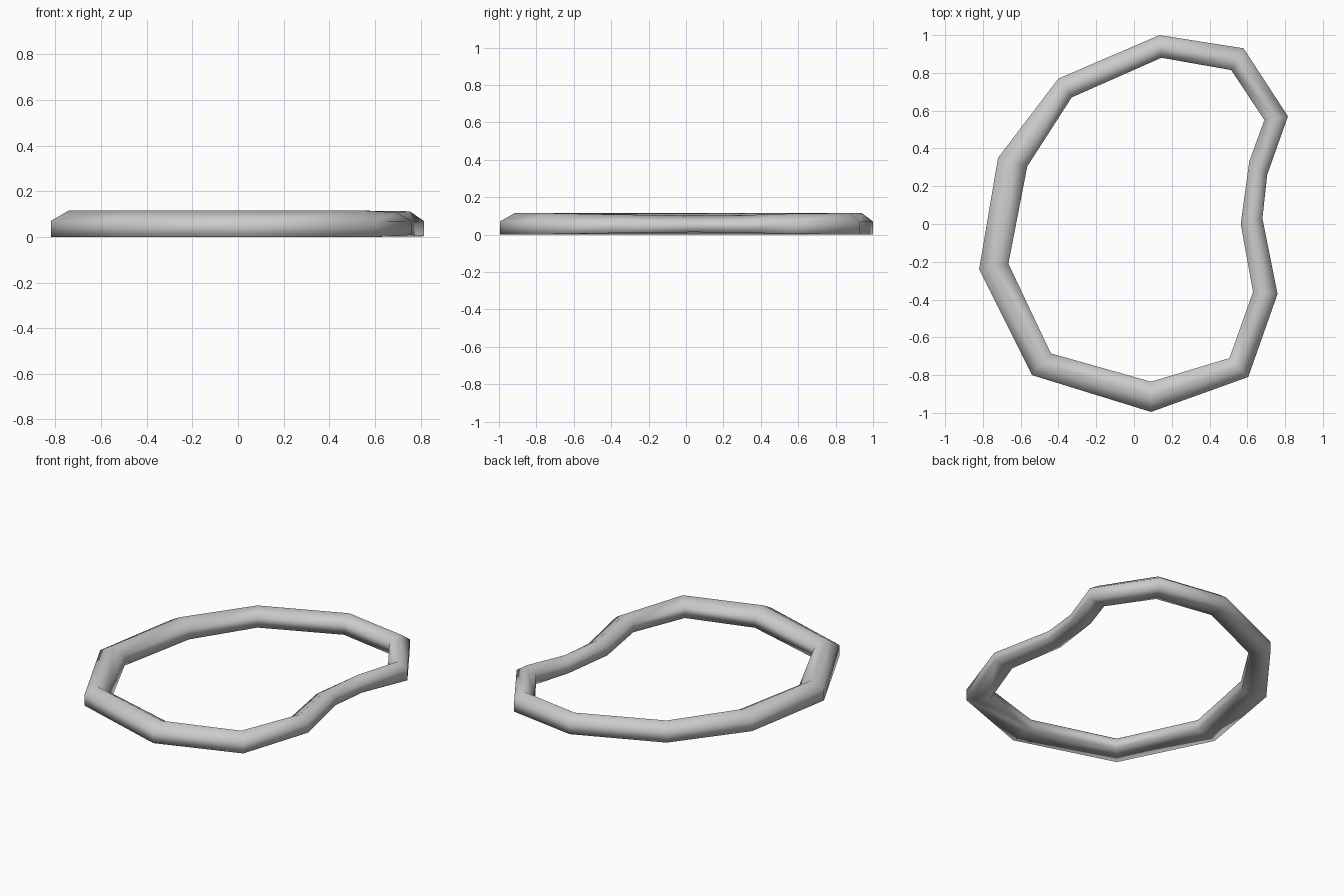
import bpy
import bmesh

cube = bpy.data.objects.get("Cube")
if cube:
    bpy.data.objects.remove(cube, do_unlink=True)

# Plain grey material
grey = bpy.data.materials.new("plain_grey")
grey.use_nodes = True
grey.diffuse_color = (0.6, 0.6, 0.6, 1)
grey.node_tree.nodes["Principled BSDF"].inputs["Base Color"].default_value = (0.6, 0.6, 0.6, 1)

# Rim corners: outer x, outer y, inner x, inner y, height scale
CORNERS = [
    (-0.82, -0.24, -0.665, -0.21, 1),
    (-0.54, -0.80, -0.44, -0.685, 1),
    (0.09, -0.995, 0.09, -0.835, 1),
    (0.605, -0.81, 0.505, -0.71, 1),
    (0.76, -0.37, 0.63, -0.36, 0.86),
    (0.68, 0.03, 0.565, 0.0, 0.78),
    (0.705, 0.26, 0.61, 0.33, 0.8),
    (0.815, 0.57, 0.69, 0.55, 0.95),
    (0.58, 0.93, 0.515, 0.815, 1),
    (0.135, 1.0, 0.145, 0.88, 1),
    (-0.40, 0.77, -0.33, 0.67, 1),
    (-0.72, 0.35, -0.565, 0.305, 1),
]
# Gabled cross-section: fraction from outer to inner edge, height
SECTION = [(0, 0), (0, 0.07), (0.5, 0.115), (1, 0.07), (1, 0)]
MID_Z = 0.0575

# Closed rim: one section per corner, bridged all the way round
bm = bmesh.new()
rings = []
for ox, oy, ix, iy, s in CORNERS:
    rings.append([bm.verts.new((ox + (ix - ox) * t, oy + (iy - oy) * t,
                                MID_Z + (z - MID_Z) * s)) for t, z in SECTION])
n = len(SECTION)
for k, ring in enumerate(rings):
    nxt = rings[(k + 1) % len(rings)]
    for j in range(n):
        bm.faces.new((ring[j], ring[(j + 1) % n], nxt[(j + 1) % n], nxt[j]))
bmesh.ops.recalc_face_normals(bm, faces=bm.faces)
for f in bm.faces:
    f.smooth = True

mesh = bpy.data.meshes.new("rim")
bm.to_mesh(mesh)
bm.free()
mesh.materials.append(grey)
bpy.context.collection.objects.link(bpy.data.objects.new("rim", mesh))
